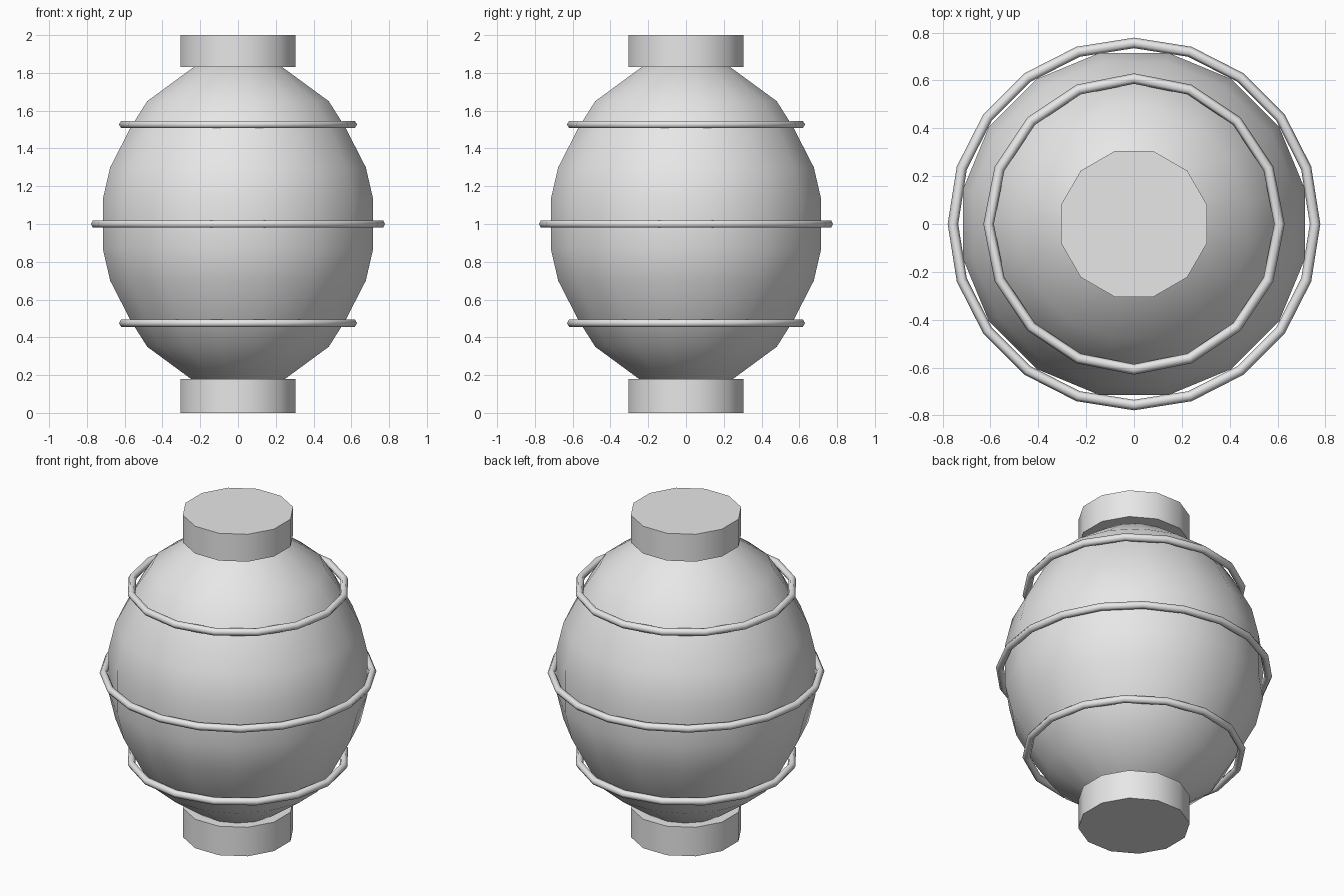
import bpy
import math

cube = bpy.data.objects.get("Cube")
if cube:
    bpy.data.objects.remove(cube, do_unlink=True)

# One plain material for the whole lantern
grey = bpy.data.materials.new("light grey")
grey.use_nodes = True
colour = (0.8, 0.8, 0.8, 1)
grey.diffuse_color = colour
grey.node_tree.nodes["Principled BSDF"].inputs["Base Color"].default_value = colour


def finish(obj, name, angle):
    obj.name = name
    obj.data.materials.append(grey)
    bpy.ops.object.select_all(action="DESELECT")
    obj.select_set(True)
    bpy.context.view_layer.objects.active = obj
    bpy.ops.object.shade_smooth_by_angle(angle=math.radians(angle))


def lathe(name, profile, sides, angle):
    """Turn a (radius, height) profile around z and close both ends."""
    verts, faces = [], []
    for r, z in profile:
        for i in range(sides):
            a = math.tau * (i + 0.5) / sides
            verts.append((r * math.cos(a), r * math.sin(a), z))
    for row in range(len(profile) - 1):
        for i in range(sides):
            j = (i + 1) % sides
            a, b = row * sides, (row + 1) * sides
            faces.append((a + i, a + j, b + j, b + i))
    faces.append(tuple(reversed(range(sides))))
    faces.append(tuple(range(len(verts) - sides, len(verts))))
    mesh = bpy.data.meshes.new(name)
    mesh.from_pydata(verts, [], faces)
    obj = bpy.data.objects.new(name, mesh)
    bpy.context.collection.objects.link(obj)
    finish(obj, name, angle)


# Paper body, mirrored about its middle height
half = [(0.73, 0.13), (0.69, 0.3), (0.58, 0.51), (0.49, 0.65), (0.24, 0.83), (0.15, 0.86)]
profile = [(r, 1 - h) for r, h in reversed(half)] + [(r, 1 + h) for r, h in half]
lathe("lantern_body", profile, 16, 60)

# End caps
for name, low, high in (("bottom_cap", 0, 0.18), ("top_cap", 1.83, 2)):
    lathe(name, [(0.315, low), (0.315, high)], 12, 40)

# Hoops around the body
for name, z, radius, sides in (("lower_hoop", 0.475, 0.608, 16),
                               ("middle_hoop", 1.0, 0.757, 20),
                               ("upper_hoop", 1.527, 0.608, 16)):
    bpy.ops.mesh.primitive_torus_add(location=(0, 0, z), major_radius=radius,
                                     minor_radius=0.022, major_segments=sides,
                                     minor_segments=6)
    finish(bpy.context.object, name, 70)
